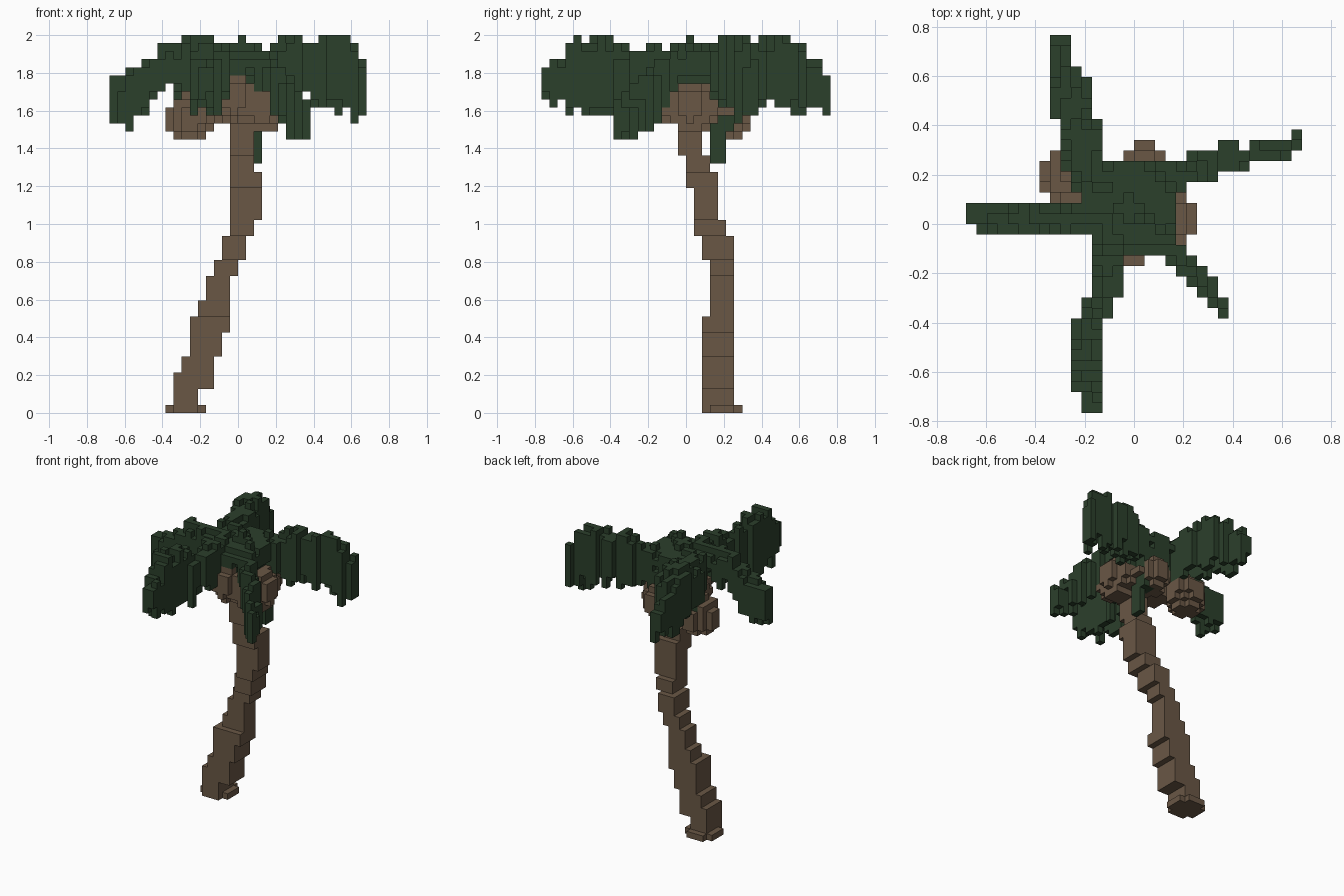
import bpy, bmesh, math, random

if "Cube" in bpy.data.objects:
    bpy.data.objects.remove(bpy.data.objects["Cube"])

random.seed(4)
V = 2 / 47  # cube size; all coordinates below are in cubes


def material(name, rgb):
    m = bpy.data.materials.new(name)
    m.diffuse_color = (*rgb, 1)
    m.use_nodes = True
    m.node_tree.nodes["Principled BSDF"].inputs["Base Color"].default_value = m.diffuse_color
    return m


GREEN = material("leaf green", (0.024, 0.050, 0.024))
BROWN = material("bark brown", (0.143, 0.096, 0.060))


def box(x0, x1, y0, y1, z0, z1):
    return {(x, y, z) for x in range(x0, x1) for y in range(y0, y1) for z in range(z0, z1)}


def ball(cx, cy, cz, rx, ry, rz):
    cells = box(math.floor(cx - rx), math.ceil(cx + rx), math.floor(cy - ry),
                math.ceil(cy + ry), math.floor(cz - rz), math.ceil(cz + rz))
    return {(x, y, z) for x, y, z in cells
            if ((x + .5 - cx) / rx) ** 2 + ((y + .5 - cy) / ry) ** 2 + ((z + .5 - cz) / rz) ** 2 <= 1}


def frond(axis, pts):
    """Arching ragged leaf: pts = (x, y, top, bottom, width), followed along one axis."""
    cells = set()
    pts = sorted(pts, key=lambda p: p[axis])
    for n in range(pts[0][axis], pts[-1][axis]):
        c = n + .5
        a, b = next((p, q) for p, q in zip(pts, pts[1:]) if p[axis] <= c <= q[axis])
        t = (c - a[axis]) / (b[axis] - a[axis])
        p = [u + (w - u) * t for u, w in zip(a, b)]
        width = max(1, math.floor(p[4] + .5))
        start = math.floor(p[1 - axis] - width / 2 + .5)
        top, bottom = round(p[2]), round(p[3])
        for k in range(width):
            edge = k in (0, width - 1)
            hi = top - (random.choice((0, 1, 1, 2)) if edge and width > 2 else random.choice((0, 0, 1)))
            lo = bottom + random.choice((-1, 0, 0, 1))
            if not edge:            # hollow underside beneath the midrib
                lo = min(bottom + 4, top - 2)
            for z in range(lo, hi):
                cells.add((n, start + k, z) if axis == 0 else (start + k, n, z))
    return cells


# trunk: stacked leaning blocks (z0, z1, x0, x1, y0, y1)
TRUNK = [
    (0, 1, -9, -4, 3, 6), (0, 1, -8, -5, 2, 7), (1, 3, -8, -5, 2, 6), (3, 5, -8, -3, 2, 6),
    (5, 7, -7, -3, 2, 6), (7, 10, -6, -2, 2, 6), (10, 12, -6, -1, 2, 6),
    (12, 14, -5, -1, 3, 6), (14, 17, -4, -1, 3, 6), (17, 19, -3, 0, 3, 6),
    (19, 22, -2, 1, 2, 6), (22, 24, -1, 2, 1, 5), (24, 28, -1, 3, 1, 4),
    (28, 30, -1, 3, 0, 4), (30, 32, -1, 2, 0, 3), (32, 40, -1, 2, -1, 2)]
trunk = set()
for z0, z1, *xy in TRUNK:
    trunk |= box(*xy, z0, z1)

# coconuts clustered under the crown
coconuts = set()
for c in [(-.5, -1, 39.2, 2.8, 3, 3.2), (3, .5, 38.2, 3, 3.6, 3.3),
          (-5.8, 5, 36.8, 3.1, 2.9, 3), (1, 5, 37.5, 2.7, 2.9, 2.8),
          (-1.5, 1.5, 38.8, 3.2, 3.4, 3.2)]:
    coconuts |= ball(*c)

# fronds: central crown plus radiating leaves
fronds = ball(-.5, 1.5, 43.2, 5, 4.6, 2.4)
LEAVES = [
    (0, [(-2, .5, 46, 42, 3), (-9, .5, 46, 41, 3), (-13, .5, 43, 36, 3),
         (-15, .5, 42, 36, 3), (-16, .5, 41, 36, 1)]),
    (1, [(-4, 3, 46, 40, 4), (-6, 12, 47, 38, 4), (-6.5, 14, 46, 38, 3.5),
         (-7, 15, 45, 38, 2), (-7, 18, 42, 38, 2)]),
    (1, [(-2, -1, 46, 40, 3), (-3, -7, 46, 39, 3), (-4.5, -10, 47, 38, 3), (-4.5, -13, 47, 38, 3),
         (-4, -18, 43, 39, 2)]),
    (0, [(1, 3.5, 45, 41, 3), (6, 5.5, 47, 39, 3), (13, 7, 47, 38, 2),
         (15, 7.2, 46, 36, 2), (16, 8, 43, 39, 2)]),
    (0, [(2, -1.5, 46, 41, 3), (5, -4.5, 44, 38, 3), (7, -6.5, 41, 34, 3), (9, -8.5, 38, 35, 1)])]
for axis, pts in LEAVES:
    fronds |= frond(axis, pts)
fronds |= box(2, 3, 3, 5, 31, 36) | box(1, 3, 4, 6, 35, 42)      # short hanging leaf
fronds |= box(-2, 1, 4, 6, 40, 45)
fronds |= box(-1, 2, 0, 1, 45, 46) | box(0, 1, 0, 1, 46, 47)     # crown tip

coconuts -= fronds
trunk -= fronds | coconuts
solid = trunk | coconuts | fronds


def build(name, cells, mat):
    """Turn cubes into a mesh of only the outside faces."""
    bm = bmesh.new()
    verts = {}

    def vert(key):
        if key not in verts:
            verts[key] = bm.verts.new([k * V for k in key])
        return verts[key]

    for c in sorted(cells):
        for axis in range(3):
            for side in range(2):
                near = list(c)
                near[axis] += 2 * side - 1
                if tuple(near) in solid:
                    continue
                ring = []
                for u, v in ((0, 0), (1, 0), (1, 1), (0, 1)):
                    key = list(c)
                    key[axis] += side
                    key[(axis + 1) % 3] += u
                    key[(axis + 2) % 3] += v
                    ring.append(vert(tuple(key)))
                bm.faces.new(ring if side else ring[::-1])
    bmesh.ops.dissolve_limit(bm, angle_limit=0.01, verts=bm.verts, edges=bm.edges)
    me = bpy.data.meshes.new(name)
    bm.to_mesh(me)
    bm.free()
    me.materials.append(mat)
    bpy.context.collection.objects.link(bpy.data.objects.new(name, me))


build("trunk", trunk, BROWN)
build("coconuts", coconuts, BROWN)
build("fronds", fronds, GREEN)
